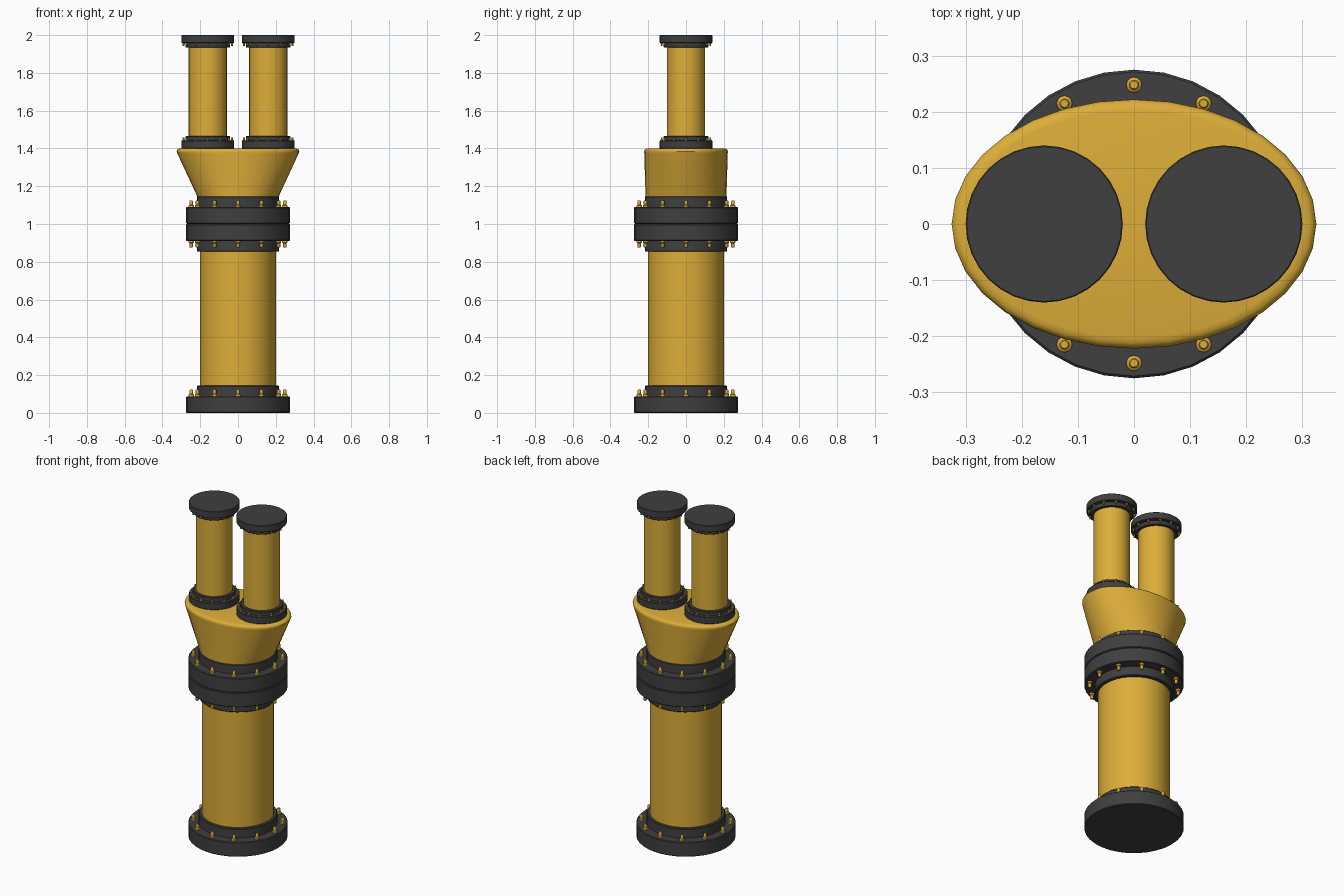
import bpy, bmesh
from math import sin, cos, pi, radians

if "Cube" in bpy.data.objects:
    bpy.data.objects.remove(bpy.data.objects["Cube"])


def material(name, rgb):
    m = bpy.data.materials.new(name)
    m.diffuse_color = (*rgb, 1)
    m.use_nodes = True
    m.node_tree.nodes["Principled BSDF"].inputs["Base Color"].default_value = m.diffuse_color
    return m


YELLOW = material("yellow_paint", (0.72, 0.42, 0.04))
DARK = material("dark_metal", (0.05, 0.05, 0.05))


def loft(bm, rings, center=(0, 0), seg=32):
    """Capped stack of elliptical rings (rx, ry, z)."""
    loops = [[bm.verts.new((center[0] + rx * cos(2 * pi * i / seg),
                            center[1] + ry * sin(2 * pi * i / seg), z))
              for i in range(seg)] for rx, ry, z in rings]
    for a, b in zip(loops, loops[1:]):
        for i in range(seg):
            j = (i + 1) % seg
            bm.faces.new((a[i], a[j], b[j], b[i]))
    bm.faces.new(loops[0][::-1])
    bm.faces.new(loops[-1])


def finish(bm, name, mat):
    bmesh.ops.recalc_face_normals(bm, faces=bm.faces)
    me = bpy.data.meshes.new(name)
    bm.to_mesh(me)
    bm.free()
    me.materials.append(mat)
    ob = bpy.data.objects.new(name, me)
    bpy.context.collection.objects.link(ob)
    bpy.ops.object.select_all(action='DESELECT')
    ob.select_set(True)
    bpy.context.view_layer.objects.active = ob
    bpy.ops.object.shade_smooth_by_angle(angle=radians(35))


def turned(name, profile, mat, x=0):
    bm = bmesh.new()
    loft(bm, [(r, r, z) for r, z in profile], (x, 0))
    finish(bm, name, mat)


def flange(name, z, side, r, collar, h, total, bolt_r, s, x=0):
    """Disc with stepped collar and a bolt ring; side is +1 (up) or -1 (down)."""
    b = 0.004 * s
    prof = [(r - b, 0), (r, b), (r, h - b), (r - b, h),
            (collar, h), (collar, total - b), (collar - b, total)]
    turned(name, [(pr, z + side * pz) for pr, pz in prof], DARK, x)
    # bolts: washer head plus a stud
    bm = bmesh.new()
    for i in range(12):
        a = i * pi / 6
        rings = [(0.014, -0.004), (0.014, 0.009), (0.009, 0.013),
                 (0.009, 0.032), (0.007, 0.035)]
        loft(bm, [(q * s, q * s, z + side * (h + t * s)) for q, t in rings],
             (x + bolt_r * cos(a), bolt_r * sin(a)), 12)
    finish(bm, name + "_bolts", YELLOW)


BIG = (0.275, 0.218, 0.088, 0.145, 0.248, 1.0)
SMALL = (0.14, 0.118, 0.041, 0.065, 0.128, 0.5)

# main pipe with its flanges
turned("main_pipe", [(0.2, 0.05), (0.2, 0.95)], YELLOW)
flange("base_flange", 0, 1, *BIG)
flange("joint_lower_flange", 0.999, -1, *BIG)
flange("joint_upper_flange", 1.001, 1, *BIG)

# round-to-oval splitter with a rounded top rim
bm = bmesh.new()
loft(bm, [(0.205, 0.213, 1.12), (0.213, 0.214, 1.14), (0.322, 0.221, 1.375),
          (0.325, 0.222, 1.385), (0.322, 0.219, 1.393),
          (0.315, 0.212, 1.398), (0.304, 0.202, 1.4)], seg=32)
finish(bm, "splitter", YELLOW)

# twin outlet pipes
for label, x in (("left", -0.16), ("right", 0.16)):
    turned(label + "_pipe", [(0.101, 1.42), (0.101, 1.98)], YELLOW, x)
    flange(label + "_lower_flange", 1.4, 1, *SMALL, x=x)
    flange(label + "_top_flange", 2.0, -1, *SMALL, x=x)
